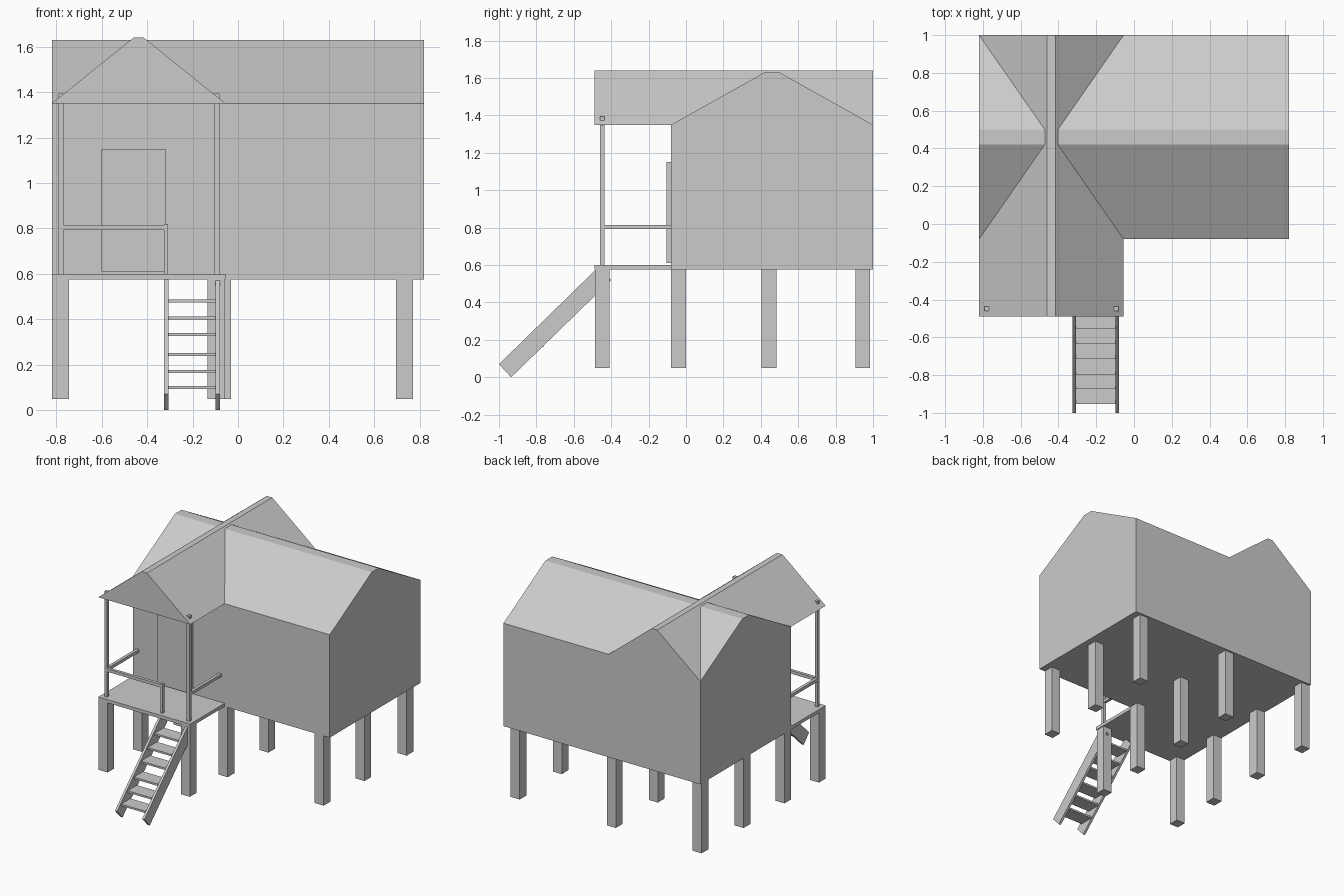
import bpy, bmesh
from mathutils import Vector

if "Cube" in bpy.data.objects:
    bpy.data.objects.remove(bpy.data.objects["Cube"])


def prism(name, pts, axis, a, b):
    """Extrude a 2D profile along x (points are y,z) or y (points are x,z)."""
    bm = bmesh.new()
    place = (lambda p: (a, p[0], p[1])) if axis == 'x' else (lambda p: (p[0], a, p[1]))
    face = bm.faces.new([bm.verts.new(place(p)) for p in pts])
    ext = bmesh.ops.extrude_face_region(bm, geom=[face])
    move = Vector((b - a, 0, 0)) if axis == 'x' else Vector((0, b - a, 0))
    bmesh.ops.translate(bm, vec=move,
                        verts=[g for g in ext['geom'] if isinstance(g, bmesh.types.BMVert)])
    bmesh.ops.recalc_face_normals(bm, faces=bm.faces)
    mesh = bpy.data.meshes.new(name)
    bm.to_mesh(mesh)
    bm.free()
    obj = bpy.data.objects.new(name, mesh)
    bpy.context.collection.objects.link(obj)
    return obj


def box(name, x0, x1, y0, y1, z0, z1):
    return prism(name, [(x0, z0), (x1, z0), (x1, z1), (x0, z1)], 'y', y0, y1)


# House body with its main gable roof
house = prism('house_body', [(-0.08, 0.575), (1.0, 0.575), (1.0, 1.35), (0.5, 1.63),
                             (0.42, 1.63), (-0.08, 1.35)], 'x', -0.82, 0.82)

# Cross gable that also covers the porch, merged into the body
gable = prism('cross_gable', [(-0.82, 1.35), (-0.055, 1.35), (-0.415, 1.64), (-0.46, 1.64)],
              'y', -0.49, 1.0)
mod = house.modifiers.new('join_gable', 'BOOLEAN')
mod.operation = 'UNION'
mod.solver = 'EXACT'
mod.object = gable
gable.hide_render = True
bpy.context.view_layer.objects.active = house
bpy.ops.object.modifier_apply(modifier=mod.name)
bpy.data.objects.remove(gable)

# Porch deck and door
box('porch_deck', -0.82, -0.055, -0.49, -0.08, 0.575, 0.6)
box('door', -0.6, -0.32, -0.105, -0.08, 0.61, 1.15)

# Stilts under the house and porch
for x in (-0.82, -0.105, 0.695):
    for y in (-0.08, 0.405, 0.905):
        box('house_stilt', x, x + 0.075, y, y + 0.08, 0.05, 0.585)
for x in (-0.82, -0.135):
    box('porch_stilt', x, x + 0.075, -0.487, -0.41, 0.05, 0.585)

# Porch posts with side rails running back to the wall
for x in (-0.791, -0.105):
    box('porch_post', x, x + 0.023, -0.46, -0.437, 0.59, 1.393)
    box('side_rail', x, x + 0.023, -0.437, -0.08, 0.792, 0.815)

# Front rail and newel post beside the stairs
box('front_rail', -0.768, -0.325, -0.46, -0.437, 0.792, 0.815)
box('newel_post', -0.325, -0.308, -0.46, -0.437, 0.59, 0.82)

# Stair stringers
for x in (-0.325, -0.098):
    prism('stair_stringer', [(-1.0, 0.07), (-0.935, 0.0), (-0.4, 0.52), (-0.468, 0.59)],
          'x', x, x + 0.018)

# Stair treads
for y, z in ((-0.952, 0.1), (-0.873, 0.17), (-0.8, 0.245),
             (-0.714, 0.333), (-0.635, 0.405), (-0.553, 0.48)):
    box('stair_tread', -0.307, -0.098, y, y + 0.11, z - 0.007, z + 0.007)
